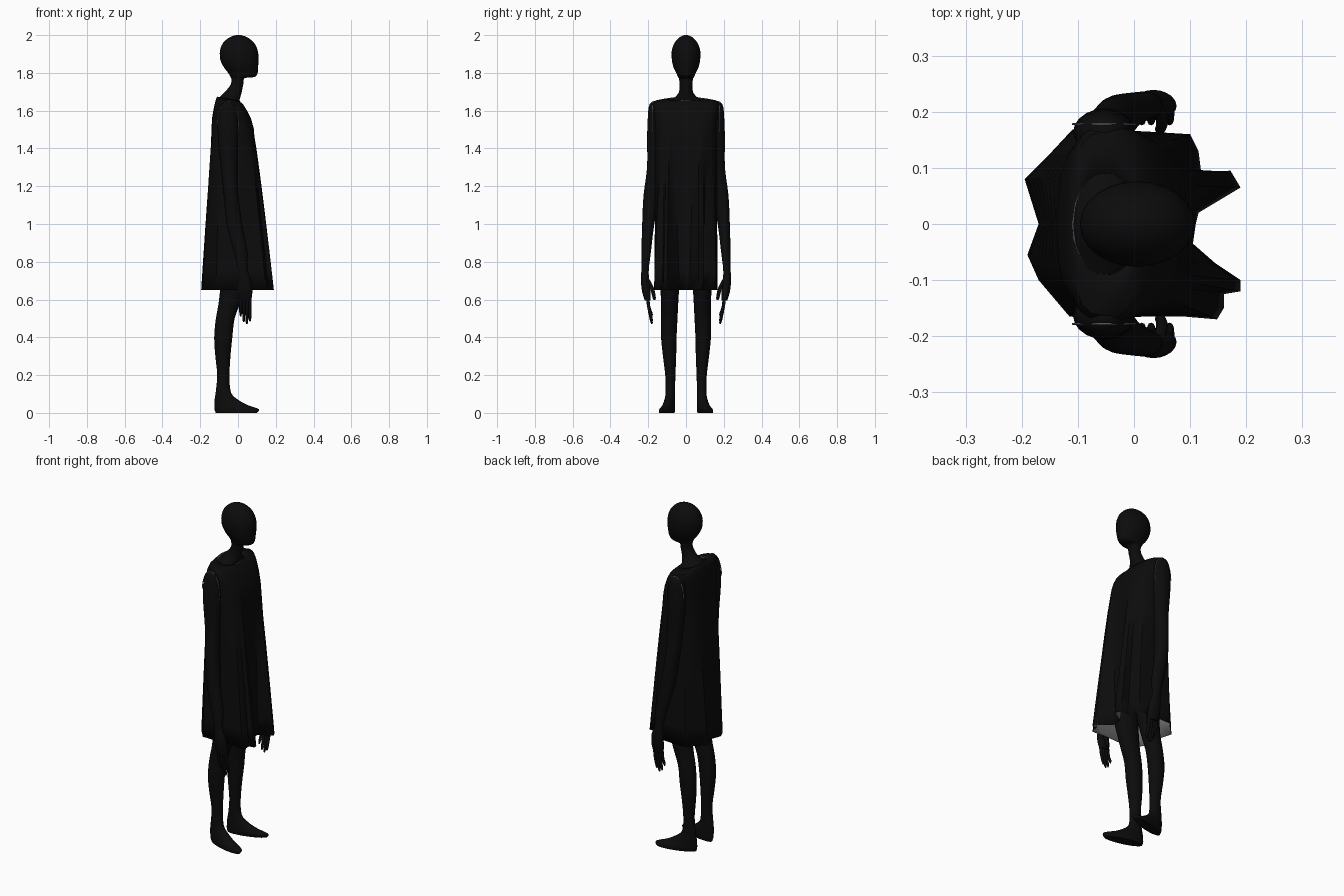
import bpy, bmesh, math
from math import sin, cos, pi, copysign

if "Cube" in bpy.data.objects:
    bpy.data.objects.remove(bpy.data.objects["Cube"])


def material(name, v):
    m = bpy.data.materials.new(name)
    m.diffuse_color = (v, v, v, 1)
    m.use_nodes = True
    m.node_tree.nodes["Principled BSDF"].inputs["Base Color"].default_value = m.diffuse_color
    return m


BLACK = material("matte black", 0.0035)
GREY = material("lining grey", 0.16)


def make(name, rings, cap=True, mats=(BLACK,), angle=50):
    """Skin a list of rings (bottom to top, counter-clockwise)."""
    bm = bmesh.new()
    vr = [[bm.verts.new(p) for p in r] for r in rings]
    n = len(rings[0])
    for a, b in zip(vr, vr[1:]):
        for i in range(n):
            j = (i + 1) % n
            bm.faces.new((a[i], a[j], b[j], b[i]))
    if cap:
        bm.faces.new(vr[0][::-1])
        bm.faces.new(vr[-1])
    me = bpy.data.meshes.new(name)
    bm.to_mesh(me)
    bm.free()
    ob = bpy.data.objects.new(name, me)
    bpy.context.collection.objects.link(ob)
    for m in mats:
        me.materials.append(m)
    bpy.ops.object.select_all(action='DESELECT')
    ob.select_set(True)
    bpy.context.view_layer.objects.active = ob
    bpy.ops.object.shade_smooth_by_angle(angle=math.radians(angle))
    return ob


def mirror(ob):
    m = ob.modifiers.new("mirror", 'MIRROR')
    m.use_axis = (False, True, False)
    return ob


def spline(rows, steps=3):
    """Catmull-Rom through rows of numbers."""
    out = []
    for i in range(len(rows) - 1):
        p0, p1, p2, p3 = (rows[max(0, min(len(rows) - 1, i + k))] for k in (-1, 0, 1, 2))
        for s in range(steps):
            t = s / steps
            out.append([b + .5 * t * (c - a + t * (2*a - 5*b + 4*c - d + t * (3*(b - c) + d - a)))
                        for a, b, c, d in zip(p0, p1, p2, p3)])
    return out + [list(rows[-1])]


def oval(z, x0, x1, y0, y1, n=20, e=1.0):
    def f(v):
        return copysign(abs(v) ** e, v)
    return [((x0 + x1) / 2 + (x1 - x0) / 2 * f(cos(2 * pi * i / n)),
             (y0 + y1) / 2 + (y1 - y0) / 2 * f(sin(2 * pi * i / n)), z) for i in range(n)]


# head, neck and shoulders: z, back x, front x, half width
head = [(1.6, -.11, 0, .13), (1.645, -.112, .005, .10), (1.67, -.1, .012, .06),
        (1.70, -.068, .02, .037), (1.74, -.038, .028, .034), (1.772, -.036, .035, .038),
        (1.778, -.04, .088, .042), (1.80, -.052, .104, .052), (1.83, -.075, .106, .066),
        (1.87, -.094, .109, .075), (1.92, -.095, .104, .075), (1.96, -.078, .084, .06),
        (1.988, -.045, .05, .035), (2.0, -.012, .016, .009)]
make("head_and_neck", [oval(z, a, b, -w, w, 24) for z, a, b, w in spline(head)])

# legs with feet: z, back x, front x, inner y, outer y
leg = [(0, -.118, .10, .053, .114), (.02, -.125, .11, .05, .118), (.04, -.125, .055, .053, .115),
       (.07, -.124, 0, .056, .112), (.11, -.118, -.038, .058, .108), (.2, -.11, -.045, .056, .11),
       (.3, -.12, -.04, .052, .122), (.4, -.126, -.03, .05, .132), (.5, -.117, -.018, .045, .132),
       (.6, -.10, .018, .04, .132), (.75, -.09, .055, .03, .145), (.95, -.1, .065, .015, .16)]
rings = [[(x, y + max(0, 1 - z / .12) * .25 * (x + .08), z) for x, y, z in oval(*r)]
         for r in spline(leg)]
mirror(make("leg", rings))

# arms down to the palm
arm = [(.595, .008, .07, .188, .218), (.64, .0, .076, .188, .232), (.70, .0, .07, .195, .239),
       (.76, .0, .05, .197, .236), (.85, -.022, .05, .186, .236), (1.0, -.06, .022, .168, .232),
       (1.15, -.075, .002, .14, .225), (1.3, -.09, -.004, .132, .206), (1.45, -.105, 0, .125, .206),
       (1.55, -.108, 0, .125, .203), (1.615, -.098, -.01, .13, .198), (1.64, -.08, -.025, .14, .188),
       (1.65, -.06, -.043, .158, .172)]
mirror(make("arm", [oval(*r) for r in spline(arm)]))


# fingers and thumb: tapered bent tubes
def finger(name, pts, r):
    rows = [(p[2], p[0], p[1], q) for p, q in zip(pts, (r * .4, r * .85, r, r))]
    mirror(make(name, [oval(z, x - q, x + q, y - q, y + q, 8) for z, x, y, q in spline(rows)]))


for i, tip in enumerate((.51, .48, .47, .485)):
    x = .014 + .0165 * i
    finger(f"finger_{i + 1}", [(x, .18, tip), (x, .184, tip + .02),
                               (x, .197, .56), (x, .205, .625)], .0085)
finger("thumb", [(.045, .167, .597), (.046, .169, .612), (.05, .18, .66), (.045, .208, .715)], .0105)

# dress: the pleated hem outline blends up into a rounded chest
hem = [(.11, 0), (.115, .02), (.19, .065), (.172, .095), (.12, .09), (.115, .13), (.10, .16),
       (.02, .165), (-.06, .168), (-.11, .168), (-.15, .125), (-.195, .08), (-.17, 0),
       (-.19, -.055), (-.17, -.1), (-.115, -.165), (-.06, -.168), (.02, -.165), (.09, -.165),
       (.148, -.17), (.16, -.15), (.16, -.125), (.19, -.12), (.19, -.1), (.145, -.07), (.105, -.035)]
angles = [math.atan2(y / .17, (x + .01) / .17) for x, y in hem]


def section(x0, x1, w, zf, zb, e=.75):
    out = []
    for a in angles:
        c, s = cos(a), sin(a)
        z = zb + (zf - zb) * (c + 1) / 2
        out.append(((x0 + x1) / 2 + (x1 - x0) / 2 * copysign(abs(c) ** e, c),
                    w * copysign(abs(s) ** e, s), z))
    return out


chest = section(-.14, .085, .165, 1.5, 1.5)
rings = []
for k in range(9):
    u = 1 - k / 8
    t = u ** .88
    rings.append([(c[0] + (h[0] - c[0]) * t, c[1] + (h[1] - c[1]) * t, 1.5 - .85 * u)
                  for c, h in zip(chest, hem)])
rings += [section(-.138, .07, .17, 1.555, 1.555), section(-.13, .048, .176, 1.6, 1.605),
          section(-.122, .028, .177, 1.632, 1.64), section(-.117, .014, .165, 1.645, 1.66, .8),
          section(-.113, .01, .13, 1.65, 1.668, .9), section(-.11, .012, .092, 1.652, 1.674, 1)]
dress = make("dress", rings, cap=False, mats=(BLACK, GREY), angle=40)
sol = dress.modifiers.new("lining", 'SOLIDIFY')
sol.thickness = .003
sol.offset = -1
sol.material_offset = 1
sol.material_offset_rim = 1


# thin armhole edging
def edging(name, pts, r=.002):
    cu = bpy.data.curves.new(name, 'CURVE')
    cu.dimensions = '3D'
    cu.bevel_depth = r
    cu.bevel_resolution = 1
    sp = cu.splines.new('POLY')
    sp.points.add(len(pts) - 1)
    for p, q in zip(sp.points, pts):
        p.co = (*q, 1)
    cu.materials.append(GREY)
    ob = bpy.data.objects.new(name, cu)
    bpy.context.collection.objects.link(ob)


for side, label in ((1, "left"), (-1, "right")):
    edging(f"armhole_edging_{label}",
           [(-.053 + .056 * cos(a), side * .178, 1.53 + .117 * sin(a))
            for a in (math.radians(-20 + 10 * i) for i in range(21))])
